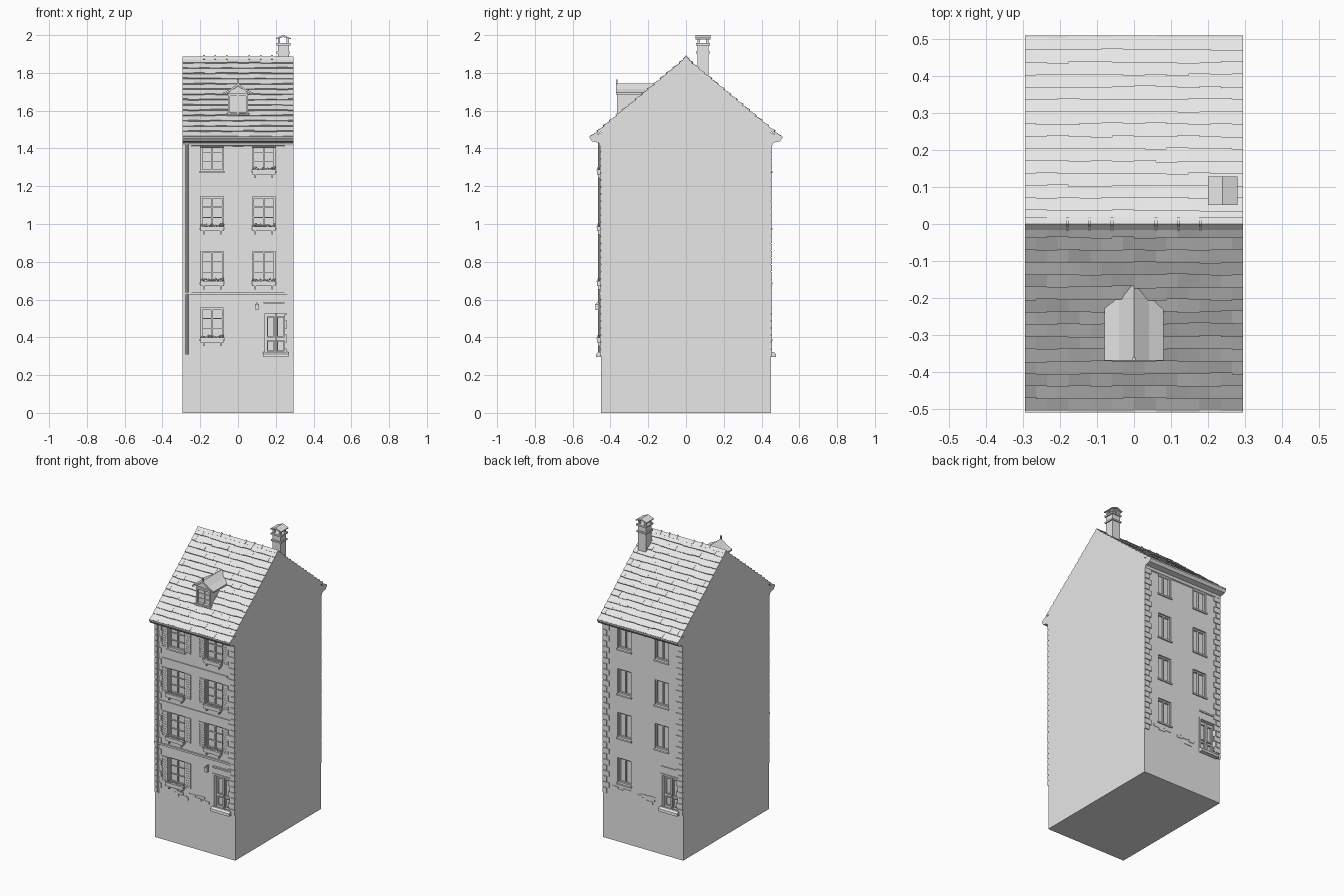
import bpy, bmesh, math, random
from mathutils import Vector, Matrix

random.seed(4)
if "Cube" in bpy.data.objects:
    bpy.data.objects.remove(bpy.data.objects["Cube"])

grey = bpy.data.materials.new("plain_grey")
grey.use_nodes = True
grey.diffuse_color = (0.8, 0.8, 0.8, 1)
grey.node_tree.nodes["Principled BSDF"].inputs["Base Color"].default_value = (0.8, 0.8, 0.8, 1)

W, D = 0.295, 0.45          # half width, half depth of the walls
BASE = 0.3                  # ground floor level
parts = {}


def mesh_of(name):
    return parts.setdefault(name, bmesh.new())


def prism(name, points, axis, a, b):
    """Extrude a closed profile along x (points are y, z) or y (points are x, z)."""
    bm = mesh_of(name)
    place = (lambda p, t: (t, p[0], p[1])) if axis == "x" else (lambda p, t: (p[0], t, p[1]))
    ends = [[bm.verts.new(place(p, t)) for p in points] for t in (a, b)]
    bm.faces.new(ends[0])
    bm.faces.new(ends[1][::-1])
    for i in range(len(points)):
        j = (i + 1) % len(points)
        bm.faces.new((ends[0][i], ends[0][j], ends[1][j], ends[1][i]))


def box(name, x0, x1, y0, y1, z0, z1):
    prism(name, [(x0, z0), (x1, z0), (x1, z1), (x0, z1)], "y", y0, y1)


def wall_box(name, side, x, w, z0, z1, d0, d1):
    """Box on the front (-1) or back (+1) wall, d measured outwards from it."""
    box(name, x - w / 2, x + w / 2, side * (D + d0), side * (D + d1), z0, z1)


def frame(name, side, x, w, z0, z1, t, d0, d1):
    for s in (-1, 1):
        wall_box(name, side, x + s * (w - t) / 2, t, z0, z1, d0, d1)
    wall_box(name, side, x, w - 2 * t, z1 - t, z1, d0, d1)
    wall_box(name, side, x, w - 2 * t, z0, z0 + t, d0, d1)


def shutters(x, w, z0, z1):
    for s in (-1, 1):
        sx = x + s * (w / 2 + 0.024)
        wall_box("shutters", -1, sx, 0.044, z0, z1, -0.002, 0.002)
        frame("shutters", -1, sx, 0.044, z0, z1, 0.006, 0, 0.005)
        for i in range(10):
            z = z0 + (z1 - z0) * (i + 0.7) / 10.6
            wall_box("shutters", -1, sx, 0.032, z, z + 0.007, 0, 0.004)


def flower_box(x, z):
    wall_box("flower_boxes", -1, x, 0.125, z, z + 0.024, 0.002, 0.022)
    wall_box("flower_boxes", -1, x, 0.13, z + 0.02, z + 0.026, 0.002, 0.025)
    for s in (-1, 1):
        wall_box("flower_boxes", -1, x + s * 0.045, 0.007, z - 0.018, z, 0, 0.016)
    for i in range(10):
        spot = (x - 0.056 + i * 0.0125, -D - 0.012, z + random.uniform(0.026, 0.036))
        bmesh.ops.create_icosphere(mesh_of("flowers"), subdivisions=1,
                                   radius=random.uniform(0.006, 0.009),
                                   matrix=Matrix.Translation(spot))


def window(side, x, w, z0, z1, rows):
    wall_box("cutter", side, x, w, z0, z1, -0.022, 0.03)
    frame("window_frames", side, x, w, z0, z1, 0.009, -0.022, -0.01)
    wall_box("window_frames", side, x, 0.008, z0, z1, -0.022, -0.011)
    for i in range(1, rows):
        z = z0 + (z1 - z0) * i / rows
        wall_box("window_frames", side, x, w, z - 0.002, z + 0.002, -0.022, -0.014)
    wall_box("window_sills", side, x, w + 0.01, z0 - 0.01, z0, -0.02, 0.008)


def door(side, x):
    w, top = 0.118, 0.53
    wall_box("cutter", side, x, w, BASE, top, -0.025, 0.03)
    frame("door_frames", side, x, w + 0.016, BASE, top + 0.008, 0.011, -0.02, 0.005)
    wall_box("doors", side, x, 0.005, BASE, top, -0.025, -0.012)
    for s in (-1, 1):
        for z0, z1 in ((0.325, 0.385), (0.4, 0.51)):
            frame("doors", side, x + s * 0.026, 0.04, z0, z1, 0.006, -0.025, -0.017)
    prism("doorsteps", [(side * D, BASE - 0.005), (side * (D + 0.028), BASE - 0.005),
                        (side * (D + 0.026), BASE + 0.012), (side * (D + 0.014), BASE + 0.022),
                        (side * D, BASE + 0.022)], "x", x - 0.068, x + 0.068)


# Walls with gables
prism("walls", [(-D, 0), (D, 0), (D, 1.49), (0, 1.865), (-D, 1.49)], "x", -W, W)

# Windows, shutters and flower boxes, floor by floor
floors = [(0.39, 0.555), (0.69, 0.855), (0.98, 1.145), (1.28, 1.43)]
for n, (z0, z1) in enumerate(floors):
    for x in (-0.137, 0.137):
        if x < 0 or n > 0:
            window(-1, x, 0.122, z0, z1, 3)
            shutters(x, 0.122, z0, z1)
            if not (n == 3 and x < 0):
                flower_box(x, z0 - 0.018)
        if x > 0 or n > 0:
            window(1, x, 0.1, z0, z1, 1)

# Doors, lintel and lamp
door(-1, 0.2)
door(1, -0.2)
wall_box("door_lintel", -1, 0.2, 0.13, 0.578, 0.588, 0, 0.012)
wall_box("door_lintel", 1, -0.2, 0.13, 0.578, 0.588, 0, 0.006)
wall_box("lamp", -1, 0.1, 0.016, 0.545, 0.572, 0.014, 0.03)
wall_box("lamp", -1, 0.1, 0.022, 0.572, 0.577, 0.011, 0.033)
wall_box("lamp", -1, 0.1, 0.006, 0.577, 0.585, 0, 0.025)

# Floor bands across the front
wall_box("floor_bands", -1, 0, 0.48, 1.2, 1.208, 0, 0.006)
wall_box("floor_bands", -1, 0, 2 * W, 0.913, 0.921, 0, 0.006)
wall_box("floor_bands", -1, 0, 2 * W, 0.626, 0.638, 0, 0.01)

# Corner stones alternate long and short; loose stones show near the ground
rows = 30
step = (1.42 - BASE) / rows
for side in (-1, 1):
    for s in (-1, 1):
        for i in range(rows):
            w = 0.05 if i % 2 else 0.032
            wall_box("corner_stones", side, s * (W - w / 2), w, BASE + i * step + 0.002,
                     BASE + (i + 1) * step - 0.002, -0.002, 0.006)
    for i in range(12):
        x = -side * random.uniform(-0.21, 0.08)
        z = random.uniform(0.305, 0.35)
        wall_box("base_stones", side, side * -abs(x) if side < 0 and x > 0.08 else x,
                 random.uniform(0.03, 0.06), z, z + 0.016, -0.002, 0.003)

# Downpipe
bmesh.ops.create_cone(mesh_of("downpipe"), cap_ends=True, segments=8, radius1=0.007,
                      radius2=0.007, depth=1.13,
                      matrix=Matrix.Translation((-0.27, -D - 0.008, 0.875)))

# Roof deck, cornice, gutter and stepped tiles on both slopes
EAVE, RIDGE_Z, EAVE_Z = 0.502, 1.878, 1.46
for s in (-1, 1):
    prism("roof_deck", [(0, RIDGE_Z), (s * EAVE, EAVE_Z), (s * EAVE, EAVE_Z - 0.012),
                        (0, RIDGE_Z - 0.03)], "x", -W, W)
    prism("cornice", [(s * 0.44, 1.405), (s * 0.457, 1.415), (s * 0.462, 1.43),
                      (s * 0.497, 1.438), (s * 0.51, 1.455), (s * 0.51, 1.464),
                      (s * 0.497, 1.464), (s * 0.44, 1.485)], "x", -W, W)
    top, low = Vector((0, RIDGE_Z)), Vector((s * EAVE, EAVE_Z))
    up = Vector((s * (RIDGE_Z - EAVE_Z), EAVE)).normalized()
    courses, count = 15, 10
    for r in range(courses):
        a, b = top.lerp(low, r / courses), top.lerp(low, (r + 1) / courses)
        shift = (r % 2) * 0.5
        for c in range(count + 1):
            x0 = max(-W, -W + 2 * W * (c - shift) / count)
            x1 = min(W, -W + 2 * W * (c + 1 - shift) / count)
            if x1 - x0 < 0.01:
                continue
            lip = b + (b - a) * random.uniform(-0.08, 0.05) * (r < courses - 1)
            h = random.uniform(0.005, 0.009)
            prism("roof_tiles", [a - up * 0.003, a + up * 0.001, lip + up * h, lip - up * 0.003],
                  "x", x0, x1)

# Ridge caps with overlapping collars
prism("ridge_caps", [(-0.016, 1.872), (0, 1.888), (0.018, 1.872), (0, 1.86)], "x", -W, W)
for i in range(-3, 4):
    if i:
        prism("ridge_caps", [(-0.017, 1.873), (0, 1.894), (0.019, 1.873), (0, 1.86)],
              "x", i * 0.06 - 0.004, i * 0.06 + 0.004)

# Dormer
prism("dormer_walls", [(-0.053, 1.55), (0.053, 1.55), (0.053, 1.695), (0, 1.73), (-0.053, 1.695)],
      "y", -0.352, -0.17)
frame("dormer_frame", -1, 0, 0.108, 1.575, 1.69, 0.012, -0.1, -0.085)
wall_box("dormer_frame", -1, 0, 0.008, 1.585, 1.68, -0.1, -0.092)
for z in (1.615, 1.648):
    wall_box("dormer_frame", -1, 0, 0.09, z, z + 0.004, -0.1, -0.094)
wall_box("dormer_frame", -1, 0, 0.12, 1.574, 1.584, -0.11, -0.082)
for s in (-1, 1):
    prism("dormer_roof", [(0, 1.745), (s * 0.04, 1.714), (s * 0.08, 1.695), (s * 0.08, 1.685),
                          (s * 0.04, 1.703), (0, 1.733)], "y", -0.37, -0.16)
box("dormer_finial", -0.004, 0.004, -0.37, -0.362, 1.73, 1.765)

# Chimney: stack, projecting courses, open top and pitched cover
CX, CY = 0.24, 0.09


def slab(half, z0, z1):
    box("chimney", CX - half, CX + half, CY - half, CY + half, z0, z1)


slab(0.029, 1.75, 1.955)
slab(0.036, 1.903, 1.913)
slab(0.037, 1.946, 1.957)
for sx in (-1, 1):
    for sy in (-1, 1):
        px, py = CX + sx * 0.023, CY + sy * 0.023
        box("chimney", px - 0.006, px + 0.006, py - 0.006, py + 0.006, 1.955, 1.985)
prism("chimney_cover", [(CX - 0.04, 1.978), (CX, 1.99), (CX + 0.04, 1.978), (CX + 0.04, 1.984),
                        (CX, 2.0), (CX - 0.04, 1.984)], "y", CY - 0.039, CY + 0.039)

# Turn the collected parts into objects
objects = {}
for name, bm in parts.items():
    bmesh.ops.recalc_face_normals(bm, faces=bm.faces)
    mesh = bpy.data.meshes.new(name)
    bm.to_mesh(mesh)
    bm.free()
    mesh.materials.append(grey)
    objects[name] = bpy.data.objects.new(name, mesh)
    bpy.context.collection.objects.link(objects[name])

# Cut the window and door recesses into the walls
walls, cutter = objects["walls"], objects["cutter"]
cutter.hide_render = True
cut = walls.modifiers.new("recesses", "BOOLEAN")
cut.operation, cut.solver, cut.object = "DIFFERENCE", "EXACT", cutter
bpy.context.view_layer.update()
carved = bpy.data.meshes.new_from_object(walls.evaluated_get(bpy.context.evaluated_depsgraph_get()))
walls.modifiers.clear()
walls.data = carved
bpy.data.objects.remove(cutter)
